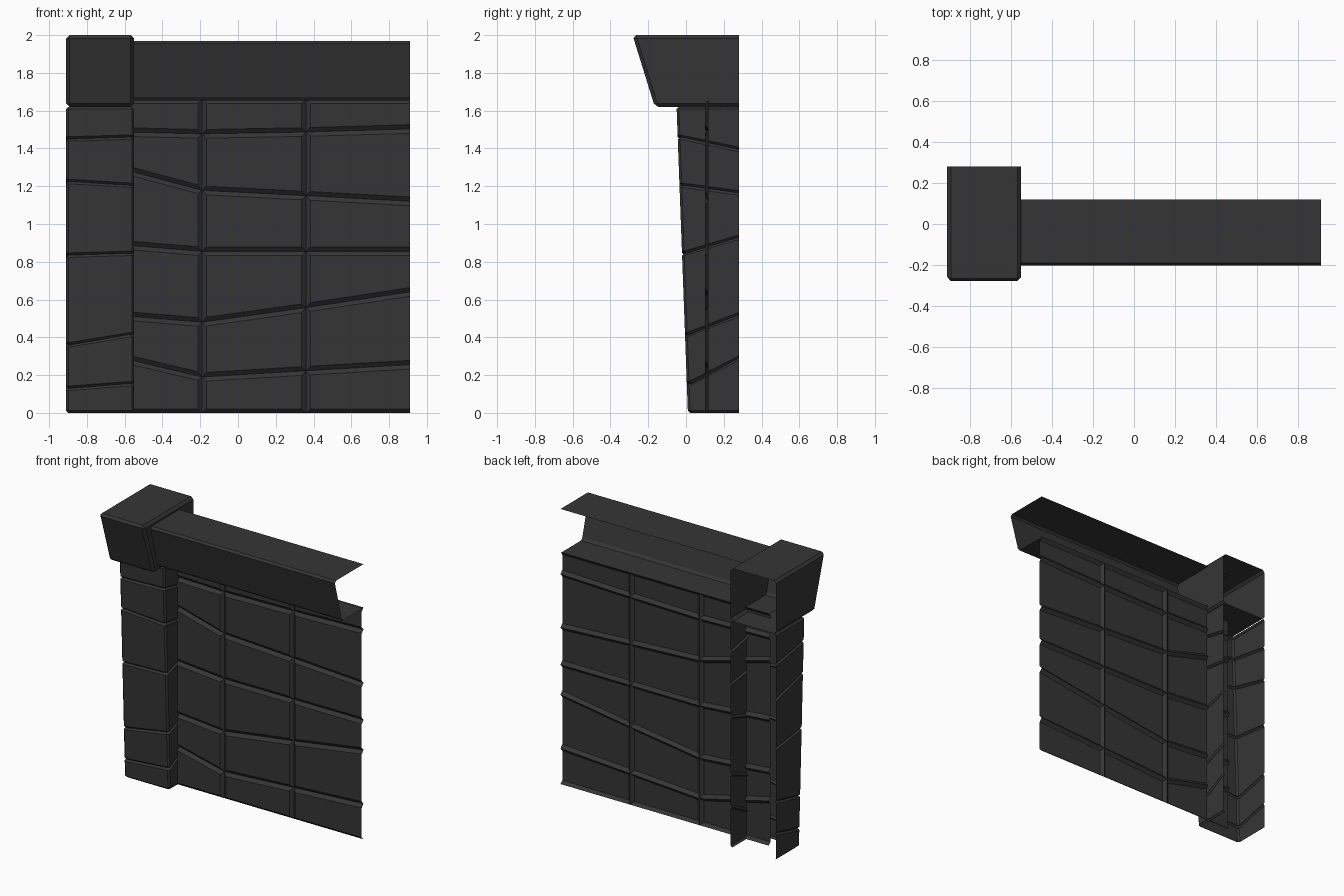
import bpy, bmesh

if "Cube" in bpy.data.objects:
    bpy.data.objects.remove(bpy.data.objects["Cube"])

mat = bpy.data.materials.new("charcoal stone")
mat.diffuse_color = (0.036, 0.036, 0.037, 1)
mat.use_nodes = True
mat.node_tree.nodes["Principled BSDF"].inputs["Base Color"].default_value = mat.diffuse_color


def finish(name, bm):
    me = bpy.data.meshes.new(name)
    bm.to_mesh(me)
    bm.free()
    me.materials.append(mat)
    ob = bpy.data.objects.new(name, me)
    bpy.context.collection.objects.link(ob)
    return ob


def grid(name, rows, raised=None):
    """Skin rows of points; cells with one raised corner are split through it."""
    bm = bmesh.new()
    vs = [[bm.verts.new(p) for p in row] for row in rows]
    for i in range(len(rows) - 1):
        for j in range(len(rows[0]) - 1):
            q = [(i, j), (i, j + 1), (i + 1, j + 1), (i + 1, j)]
            up = [k for k in range(4) if raised and raised(*q[k])]
            v = [vs[a][b] for a, b in q]
            if len(up) == 1:
                v = v[up[0]:] + v[:up[0]]
                bm.faces.new(v[:3])
                bm.faces.new((v[0], v[2], v[3]))
            else:
                bm.faces.new(v)
    return finish(name, bm)


# Wall: three columns of slabs separated by V-shaped joints
G = 0.023
xs = [-0.74, -0.19 - G, -0.19, -0.19 + G, 0.36 - G, 0.36, 0.36 + G, 0.91]
knots = [-0.74, -0.19, 0.36, 0.91]
joints = [(0.235 + 0.085, 0.19, 0.223, 0.255),
          (0.525, 0.48, 0.557, 0.64),
          (0.90, 0.855, 0.855, 0.855),
          (1.325, 1.178, 1.15, 1.12),
          (1.49, 1.477, 1.487, 1.503)]


def height(joint, x):
    for k in range(3):
        if x <= knots[k + 1] + 1e-6:
            t = (x - knots[k]) / (knots[k + 1] - knots[k])
            return joint[k] + t * (joint[k + 1] - joint[k])


levels = [((0, 0, 0, 0), 0, True), ((0, 0, 0, 0), 0.02, False)]
for jt in joints:
    levels += [(jt, -G, False), (jt, 0, True), (jt, G, False)]
levels += [((1.66,) * 4, -G, False), ((1.66,) * 4, 0, True)]


def wall_raised(i, j):
    return not levels[i][2] and j not in (2, 5)


grid("wall_slabs",
     [[(x, 0.10 if wall_raised(i, j) else 0.12, height(jt, x) + dz)
       for j, x in enumerate(xs)] for i, (jt, dz, _) in enumerate(levels)],
     wall_raised)

# Pillar: leaning U-shaped shell with thin joints; heights are
# left back, left front, right front, right back
pillar_joints = [(0.19, 0.13, 0.155, 0.29),
                 (0.42, 0.36, 0.415, 0.52),
                 (0.80, 0.835, 0.845, 0.93),
                 (1.15, 1.225, 1.205, 1.165),
                 (1.40, 1.45, 1.46, 1.395)]
B = 0.012


def pillar_row(h, dz, d):
    row = []
    for k, (x, back, off) in enumerate([
            (-0.91, True, 0), (-0.91, False, B), (-0.91 + B, False, 0),
            (-0.55 - B, False, 0), (-0.55, False, B), (-0.55, True, 0)]):
        z = h[(0, 1, 1, 2, 2, 3)[k]] + dz
        y = 0.28 if back else 0.01 - 0.037 * z + off + d
        row.append((x + (d if x < -0.73 else -d), y, z))
    return row


rows = [pillar_row((0,) * 4, 0, B), pillar_row((0,) * 4, B, 0)]
for jt in pillar_joints:
    rows += [pillar_row(jt, -B, 0), pillar_row(jt, 0, B), pillar_row(jt, B, 0)]
rows += [pillar_row((1.62,) * 4, -B, 0), pillar_row((1.62,) * 4, 0, B)]
grid("pillar", rows)

# Pillar cap: flared block, open at the back, chamfered edges
bm = bmesh.new()
bmesh.ops.create_cube(bm, size=1)
for v in bm.verts:
    top = v.co.z > 0
    front = v.co.y < 0
    v.co = (-0.73 + 0.36 * v.co.x,
            (-0.283 if top else -0.165) if front else 0.28,
            2.0 if top else 1.62)
bm.normal_update()
bmesh.ops.delete(bm, geom=[f for f in bm.faces if f.normal.y > 0.9],
                 context='FACES')
bmesh.ops.bevel(bm, geom=[e for e in bm.edges if not e.is_boundary],
                offset=0.018, segments=1, affect='EDGES')
finish("pillar_cap", bm)

# Top beam: open channel with a sloping front
profile = [(0.12, 1.97), (-0.19, 1.97), (-0.203, 1.955),
           (-0.127, 1.672), (-0.112, 1.655), (0.115, 1.655)]
grid("top_beam", [[(x, y, z) for x in (-0.74, 0.91)] for y, z in profile])
